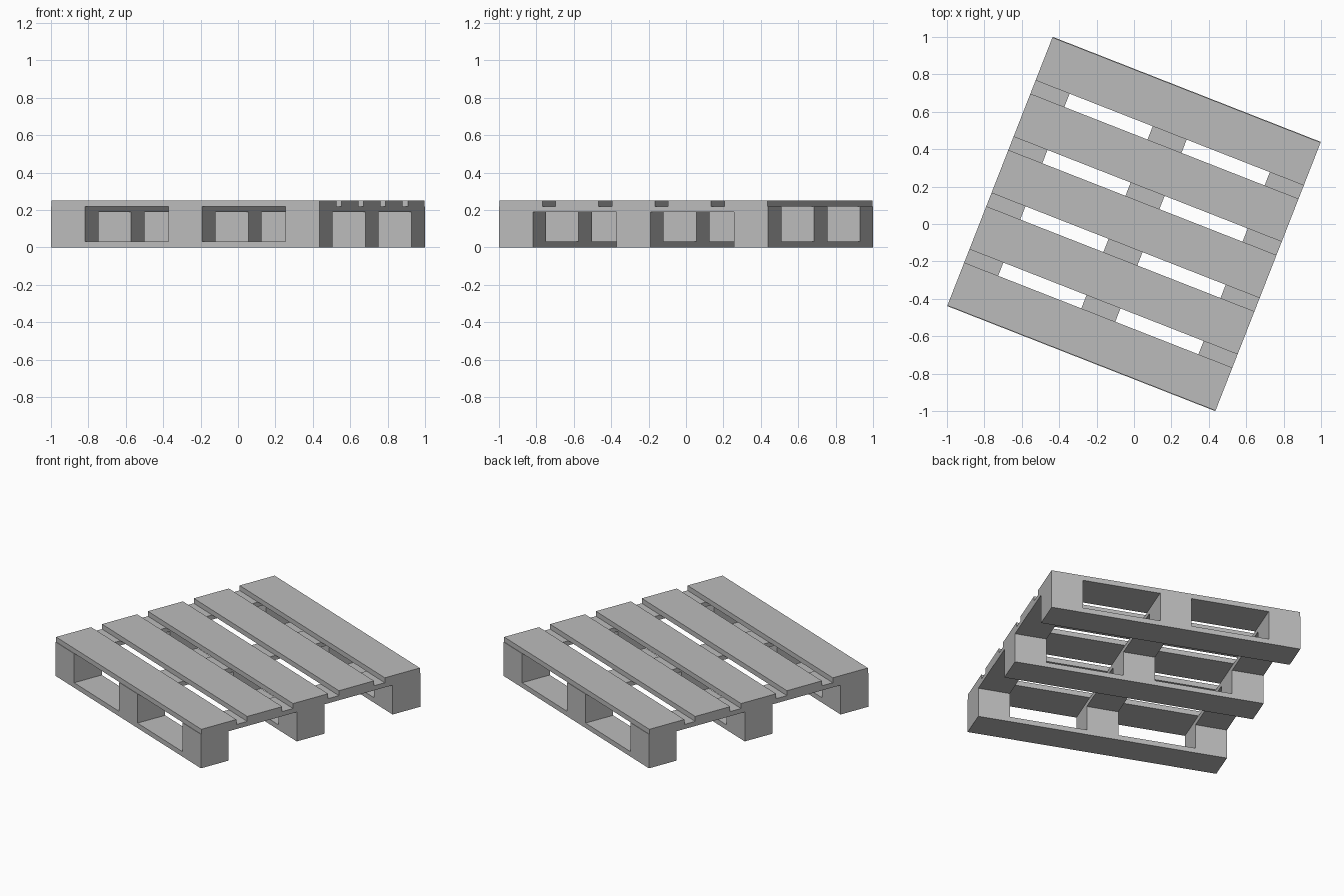
import bpy
import math
from mathutils import Matrix

cube = bpy.data.objects.get("Cube")
if cube:
    bpy.data.objects.remove(cube, do_unlink=True)

# Single plain grey
grey = bpy.data.materials.new("plain grey")
grey.use_nodes = True
GREY = (0.5, 0.5, 0.5, 1)
grey.diffuse_color = GREY
grey.node_tree.nodes["Principled BSDF"].inputs["Base Color"].default_value = GREY

TURN = Matrix.Rotation(math.radians(-21.4), 4, "Z")
SIDE = 1.54          # deck edge length
LIP = 0.003          # the supports stand slightly proud of the deck
BLOCK = 0.195        # width of blocks, cross boards and bottom boards
TOP_BOARD = 0.247
LEVELS = (0.0, 0.032, 0.19, 0.22, 0.252)


def box(name, u, v, size_u, size_v, layer):
    """Box filling one layer, centred on (u, v) in the turned frame."""
    low, high = LEVELS[layer], LEVELS[layer + 1]
    bpy.ops.mesh.primitive_cube_add(size=1)
    obj = bpy.context.object
    obj.name = name
    obj.data.transform(Matrix.Diagonal((size_u, size_v, high - low, 1)))
    obj.matrix_world = TURN @ Matrix.Translation((u, v, (low + high) / 2))
    obj.data.materials.append(grey)


# Five top deck boards
pitch = (SIDE - TOP_BOARD) / 4
for i in range(5):
    box("top_board", 0, (i - 2) * pitch, SIDE, TOP_BOARD, 3)

# Three cross boards, three bottom boards, nine blocks
step = (SIDE - BLOCK) / 2
for i in (-1, 0, 1):
    box("cross_board", i * step, 0, BLOCK, SIDE + 2 * LIP, 2)
    box("bottom_board", 0, i * (step + LIP), SIDE, BLOCK, 0)
    for j in (-1, 0, 1):
        box("block", i * step, j * (step + LIP), BLOCK, BLOCK, 1)
